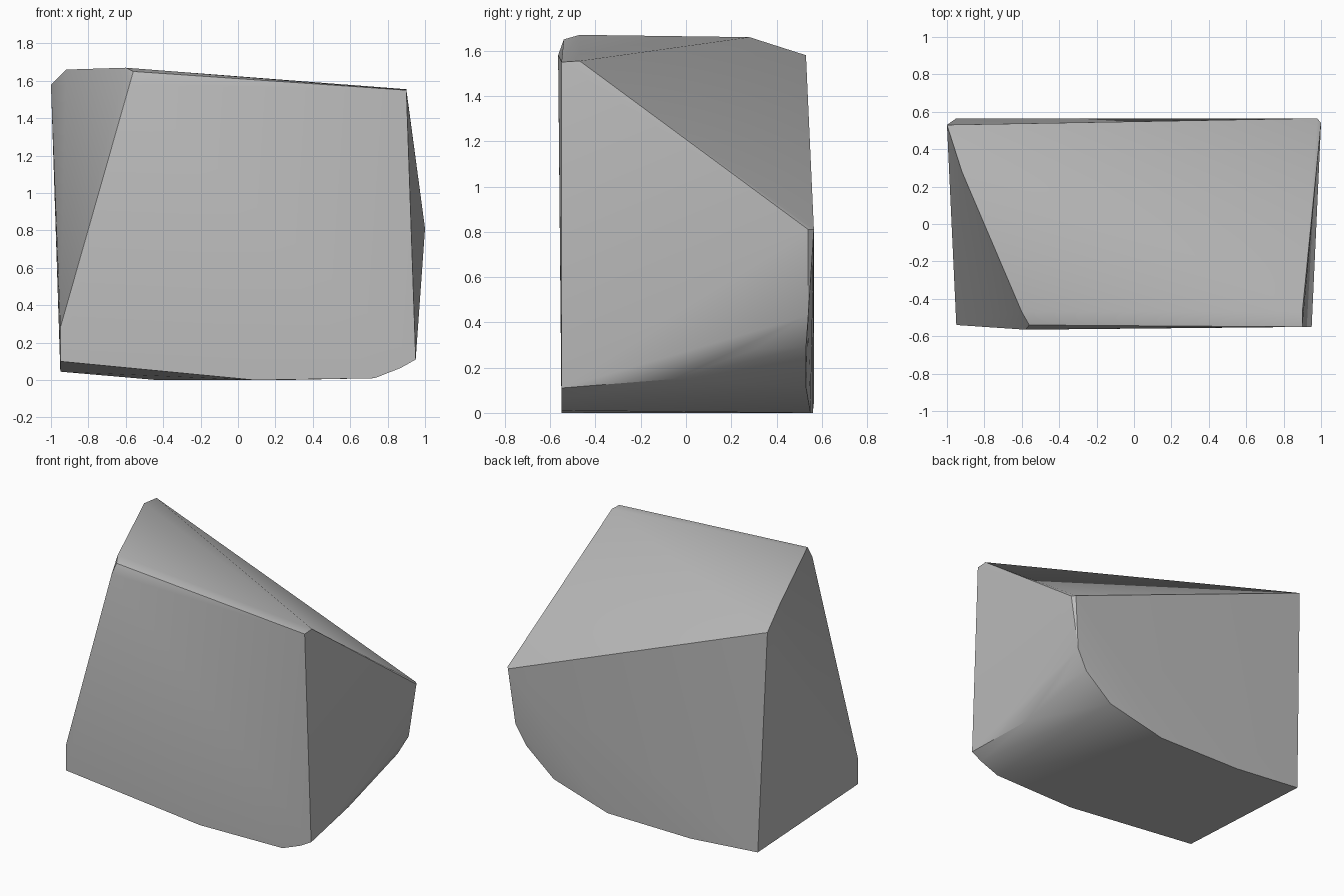
import bpy
import bmesh
import math

# Remove only the default cube
default_cube = bpy.data.objects.get("Cube")
if default_cube:
    bpy.data.objects.remove(default_cube, do_unlink=True)


def make_material(name, value):
    """Plain matte grey stone colour."""
    material = bpy.data.materials.new(name)
    material.use_nodes = True
    colour = (value, value, value, 1)
    material.diffuse_color = colour
    shader = material.node_tree.nodes["Principled BSDF"]
    shader.inputs["Base Color"].default_value = colour
    shader.inputs["Roughness"].default_value = 0.9
    return material


def make_hull(name, points, material, smooth_angle):
    """Wrap a convex skin around the corner points of a chipped block."""
    mesh = bpy.data.meshes.new(name)
    bm = bmesh.new()
    for point in points:
        bm.verts.new(point)
    hull = bmesh.ops.convex_hull(bm, input=bm.verts[:])
    leftovers = {item for key in ("geom_interior", "geom_unused")
                 for item in hull[key] if isinstance(item, bmesh.types.BMVert)}
    bmesh.ops.delete(bm, geom=list(leftovers), context="VERTS")
    bmesh.ops.recalc_face_normals(bm, faces=bm.faces[:])
    bm.to_mesh(mesh)
    bm.free()
    mesh.materials.append(material)

    block = bpy.data.objects.new(name, mesh)
    bpy.context.collection.objects.link(block)
    bpy.ops.object.select_all(action="DESELECT")
    block.select_set(True)
    bpy.context.view_layer.objects.active = block
    bpy.ops.object.shade_smooth_by_angle(angle=smooth_angle)
    return block


# Front rim: lower edge from left to right, then the upper corners
front_rim = [
    (-.95, -.54, .28), (-.95, -.54, .10), (.09, -.55, 0),
    (.73, -.55, .01), (.87, -.55, .065), (.95, -.55, .11),
    (.9, -.55, 1.55), (-.56, -.54, 1.65), (-.58, -.565, 1.58),
]

# Back rim: curved lower edge and the two upper corners
back_rim = [
    (-.95, .565, .045), (-.43, .56, 0), (.22, .55, 0), (.65, .53, .115),
    (.86, .53, .29), (.94, .54, .43), (.98, .565, .81), (1, .54, .81),
    (-1, .53, 1.58),
]

# Ridge along the sloping top
top_ridge = [(-.6, -.47, 1.67), (-.92, .28, 1.66), (.9, -.47, 1.555)]

# Worn corner under the side
worn_corner = [(.89, -.05, .15), (.9, .3, .28)]

stone = make_material("stone_grey", 0.5)
make_hull("rock_block", front_rim + back_rim + top_ridge + worn_corner,
          stone, math.radians(30))
